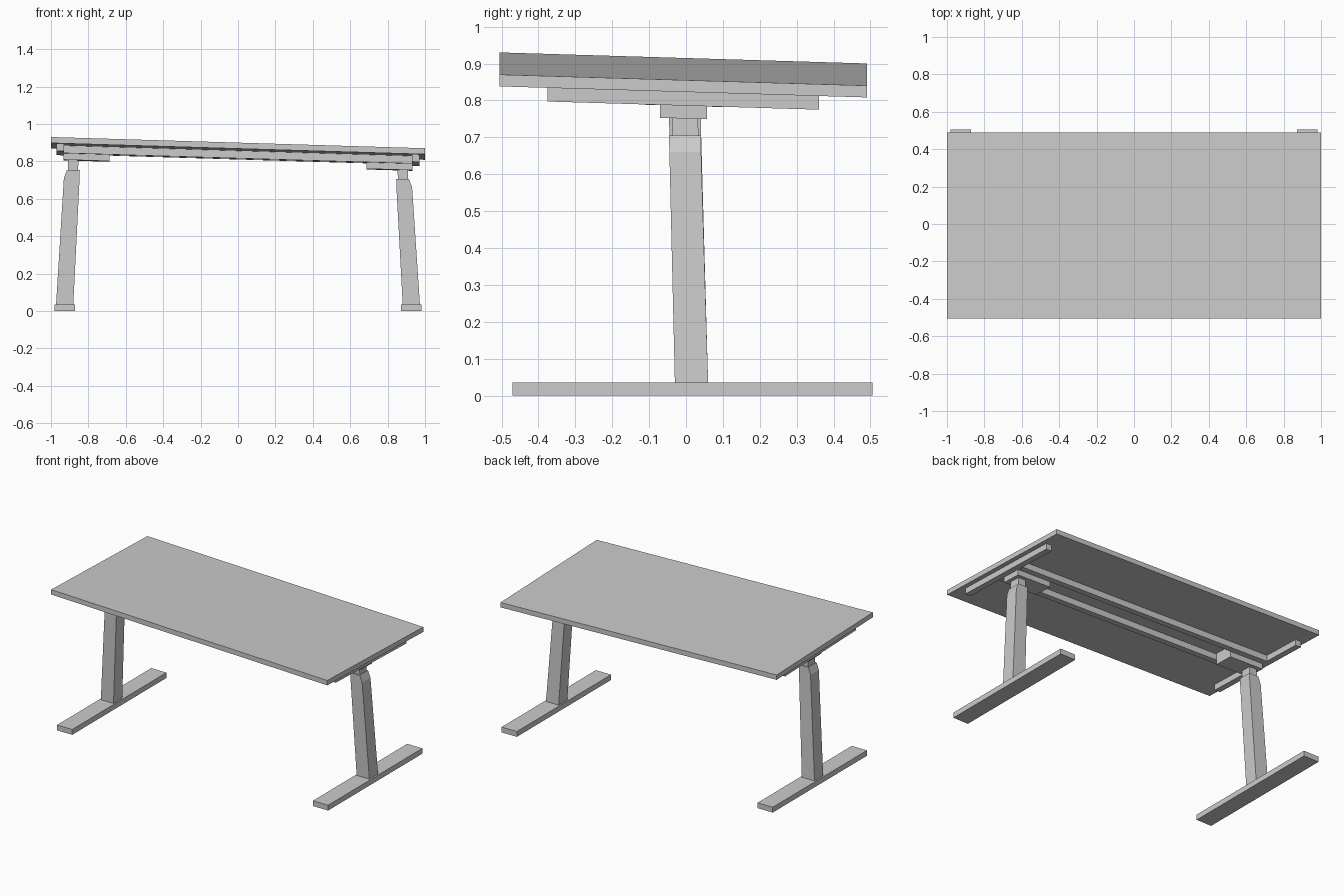
import bpy
import bmesh

if "Cube" in bpy.data.objects:
    bpy.data.objects.remove(bpy.data.objects["Cube"])


def make(name, rings):
    """Closed solid through a stack of four-cornered rings."""
    bm = bmesh.new()
    loops = [[bm.verts.new(p) for p in ring] for ring in rings]
    bm.faces.new(loops[0])
    bm.faces.new(loops[-1])
    for a, b in zip(loops, loops[1:]):
        for i in range(4):
            j = (i + 1) % 4
            bm.faces.new((a[i], a[j], b[j], b[i]))
    bmesh.ops.recalc_face_normals(bm, faces=bm.faces)
    me = bpy.data.meshes.new(name)
    bm.to_mesh(me)
    bm.free()
    ob = bpy.data.objects.new(name, me)
    bpy.context.collection.objects.link(ob)
    return ob


def rect(x0, x1, y0, y1, zf):
    return [(x, y, zf(x, y)) for x, y in ((x0, y0), (x1, y0), (x1, y1), (x0, y1))]


def top_z(x, y):
    """Height of the tilted desk surface."""
    return 0.93 - 0.03 * (x + 1) - 0.03 * (y + 0.505)


def tilted_box(name, x0, x1, y0, y1, d0, d1):
    """Box lying between two depths below the desk surface."""
    return make(name, [rect(x0, x1, y0, y1, lambda x, y, d=d: top_z(x, y) - d)
                       for d in (d1, d0)])


def level_stack(name, side, sections):
    """Loft through level sections (x0, x1, y0, y1, z), mirrored by side."""
    return make(name, [rect(side * a, side * b, c, d, lambda x, y, z=z: z)
                       for a, b, c, d, z in sections])


# Desktop
THICK = 0.032
tilted_box("desktop", -1, 1, -0.505, 0.49, 0, THICK)

# Pair of long rails under the desktop
for label, y in (("front", -0.095), ("back", 0.08)):
    tilted_box(label + "_rail", -0.93, 0.93, y - 0.02, y + 0.02, THICK, 0.072)

for label, s in (("left", -1), ("right", 1)):
    # Cross bracket and motor housing
    xs = sorted((s * 0.93, s * 0.97))
    tilted_box(label + "_bracket", *xs, -0.375, 0.36, THICK, 0.070)
    xs = sorted((s * 0.687, s * 0.932))
    tilted_box(label + "_motor_housing", *xs, -0.07, 0.057, THICK, 0.106)

    # Foot
    level_stack(label + "_foot", s, [(0.872, 0.982, -0.47, 0.505, 0),
                                     (0.872, 0.982, -0.47, 0.505, 0.035)])

    # Leaning column with tapered collar, and the inner telescoping neck
    up = 0.05 if s < 0 else 0.0
    level_stack(label + "_leg", s, [(0.881, 0.973, -0.03, 0.06, 0.03),
                                    (0.847, 0.931, -0.045, 0.041, 0.66 + up),
                                    (0.846, 0.914, -0.046, 0.040, 0.705 + up)])
    level_stack(label + "_neck", s, [(0.855, 0.909, -0.037, 0.034, 0.69 + up),
                                     (0.853, 0.907, -0.039, 0.032, 0.775 + up)])
